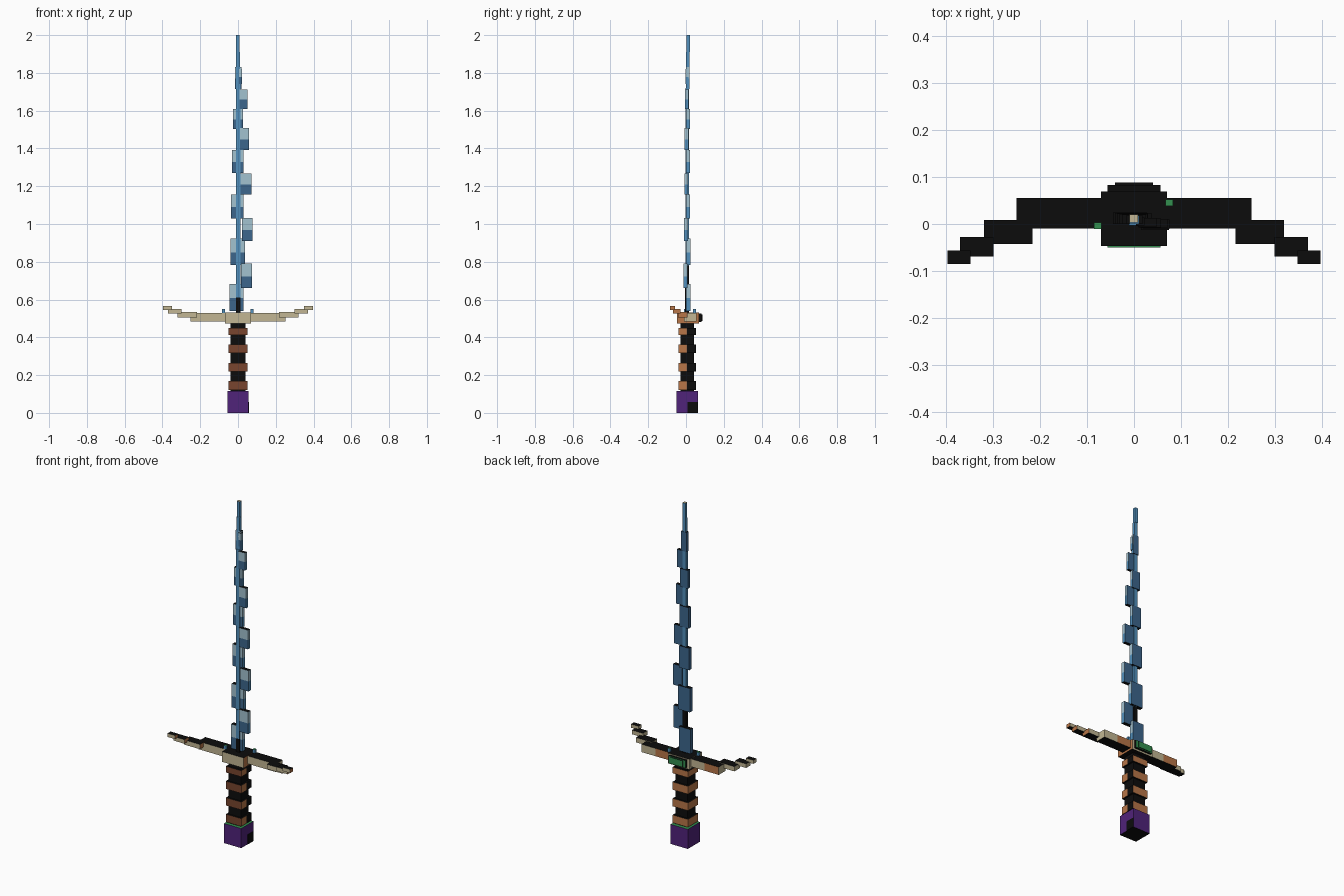
import bpy
import bmesh
from mathutils import Vector

old = bpy.data.objects.get("Cube")
if old:
    bpy.data.objects.remove(old, do_unlink=True)


def srgb(code):
    values = [int(code[i:i + 2], 16) / 255 for i in (0, 2, 4)]
    return [((v + 0.055) / 1.055) ** 2.4 if v > 0.04 else v / 12.92 for v in values] + [1.0]


PALETTE = {
    "black": "0c0c0c", "beige": "c2b693", "brown": "78452e",
    "orange": "b87648", "purple": "50237a", "green": "349050",
    "pale blue": "a2c2d0", "mid blue": "5290bc", "dark blue": "3c668c",
}
materials = {}
for label, code in PALETTE.items():
    mat = bpy.data.materials.new(label)
    mat.use_nodes = True
    mat.diffuse_color = srgb(code)
    mat.node_tree.nodes["Principled BSDF"].inputs["Base Color"].default_value = srgb(code)
    materials[label] = mat

DIRECTIONS = {
    "front": Vector((0, -1, 0)), "back": Vector((0, 1, 0)),
    "left": Vector((1, 0, 0)), "right": Vector((-1, 0, 0)),
    "top": Vector((0, 0, 1)), "bottom": Vector((0, 0, -1)),
}


def box(name, xs, ys, zs, base, **sides):
    """Box between the given limits, coloured by face direction."""
    bm = bmesh.new()
    bmesh.ops.create_cube(bm, size=1)
    for v in bm.verts:
        v.co = [lim[0] if c < 0 else lim[1] for c, lim in zip(v.co, (xs, ys, zs))]
    bm.normal_update()
    mesh = bpy.data.meshes.new(name)
    names = [base] + sorted(set(sides.values()) - {base})
    for label in names:
        mesh.materials.append(materials[label])
    for face in bm.faces:
        side = max(DIRECTIONS, key=lambda d: face.normal.dot(DIRECTIONS[d]))
        face.material_index = names.index(sides.get(side, base))
    bm.to_mesh(mesh)
    bm.free()
    obj = bpy.data.objects.new(name, mesh)
    bpy.context.collection.objects.link(obj)
    return obj


# Pommel with a dark patch on its left side
box("pommel", (-0.056, 0.056), (-0.05, 0.063), (0, 0.115), "purple",
    top="green", bottom="black")
box("pommel_patch", (0.056, 0.058), (0.008, 0.063), (0, 0.057), "black")

# Grip core and wrapped bands
box("grip", (-0.04, 0.04), (-0.03, 0.042), (0.115, 0.48), "black")
for i in range(4):
    z = 0.122 + i * 0.097
    span = (z, z + 0.046 if i < 3 else z + 0.036)
    box(f"grip_band_front_{i}", (-0.05, 0.05), (-0.041, 0.006), span, "orange",
        front="brown", top="black", bottom="black")
    box(f"grip_band_back_{i}", (-0.05, 0.05), (0.006, 0.053), span, "orange",
        left="black", top="black", bottom="black")

# Guard centre and back gem
box("guard_centre", (-0.07, 0.07), (-0.047, 0.069), (0.472, 0.532), "beige",
    left="orange", top="black", bottom="black")
for i, (w, y0, y1, m) in enumerate([(0.056, 0.069, 0.083, 0), (0.04, 0.083, 0.088, 0.004)]):
    box(f"back_gem_{i}", (-w, w), (y0, y1), (0.482 + m, 0.526 - m), "black", back="green")

# Stepped guard arms, sweeping forward and up
steps = [
    (0.07, 0.16, -0.01, 0.055, 0.484, 0.53),
    (0.16, 0.251, -0.01, 0.055, 0.484, 0.53),
    (0.217, 0.32, -0.043, 0.008, 0.505, 0.533),
    (0.3, 0.371, -0.069, -0.028, 0.525, 0.549),
    (0.349, 0.398, -0.085, -0.057, 0.545, 0.566),
]
for s, side in ((1, "left"), (-1, "right")):
    for i, (x0, x1, y0, y1, z0, z1) in enumerate(steps):
        orange_back = i == (0 if s > 0 else 1)
        box(f"{side}_arm_{i}", sorted((s * x0, s * x1)), (y0, y1), (z0, z1), "beige",
            top="black", bottom="black", back="orange" if orange_back else "beige",
            left="orange" if i > 1 else "beige")

# Small studs on top of the guard
for x, y in ((0.075, 0.045), (-0.077, -0.004)):
    box("guard_stud", (x - 0.008, x + 0.008), (y - 0.007, y + 0.007), (0.53, 0.551),
        "mid blue", top="green")

# Blade spine
box("spine_base", (-0.011, 0.013), (-0.004, 0.016), (0.53, 0.61), "black")
box("spine_lower", (-0.011, 0.013), (-0.004, 0.016), (0.61, 0.78), "black", front="mid blue")
box("spine_middle", (-0.011, 0.013), (-0.003, 0.016), (0.78, 1.72), "mid blue")
box("spine_upper", (-0.01, 0.011), (0, 0.018), (1.72, 1.91), "mid blue")
box("spine_tip", (-0.01, 0.009), (0.003, 0.02), (1.91, 2), "mid blue", top="beige")


# Blade teeth, pale above and dark below on the front
def tooth(name, xs, ys, z0, z1):
    mid = z0 + (z1 - z0) * 0.48
    box(name + "_lower", xs, ys, (z0, mid), "dark blue", left="mid blue", bottom="black")
    box(name + "_upper", xs, ys, (mid, z1), "dark blue", front="pale blue",
        left="pale blue", top="black")


right_teeth = [(-0.045, 0.028, 0.54, 0.683), (-0.041, 0.037, 0.782, 0.922),
               (-0.036, 0.03, 1.028, 1.156), (-0.031, 0.029, 1.27, 1.393),
               (-0.026, 0.026, 1.503, 1.61), (-0.016, 0.018, 1.715, 1.83)]
left_teeth = [(0.015, 0.075, 0.66, 0.79), (0.02, 0.076, 0.91, 1.032),
              (0.014, 0.071, 1.155, 1.267), (0.01, 0.058, 1.392, 1.508),
              (0.008, 0.049, 1.61, 1.713), (0.004, 0.022, 1.74, 1.82)]
for i, (x0, x1, z0, z1) in enumerate(right_teeth):
    tooth(f"right_tooth_{i}", (x0, x1), (0, 0.024 - i * 0.001), z0, z1)
for i, (x0, x1, z0, z1) in enumerate(left_teeth):
    tooth(f"left_tooth_{i}", (x0, x1), (-0.013 + i * 0.002, 0.009 + i * 0.001), z0, z1)
